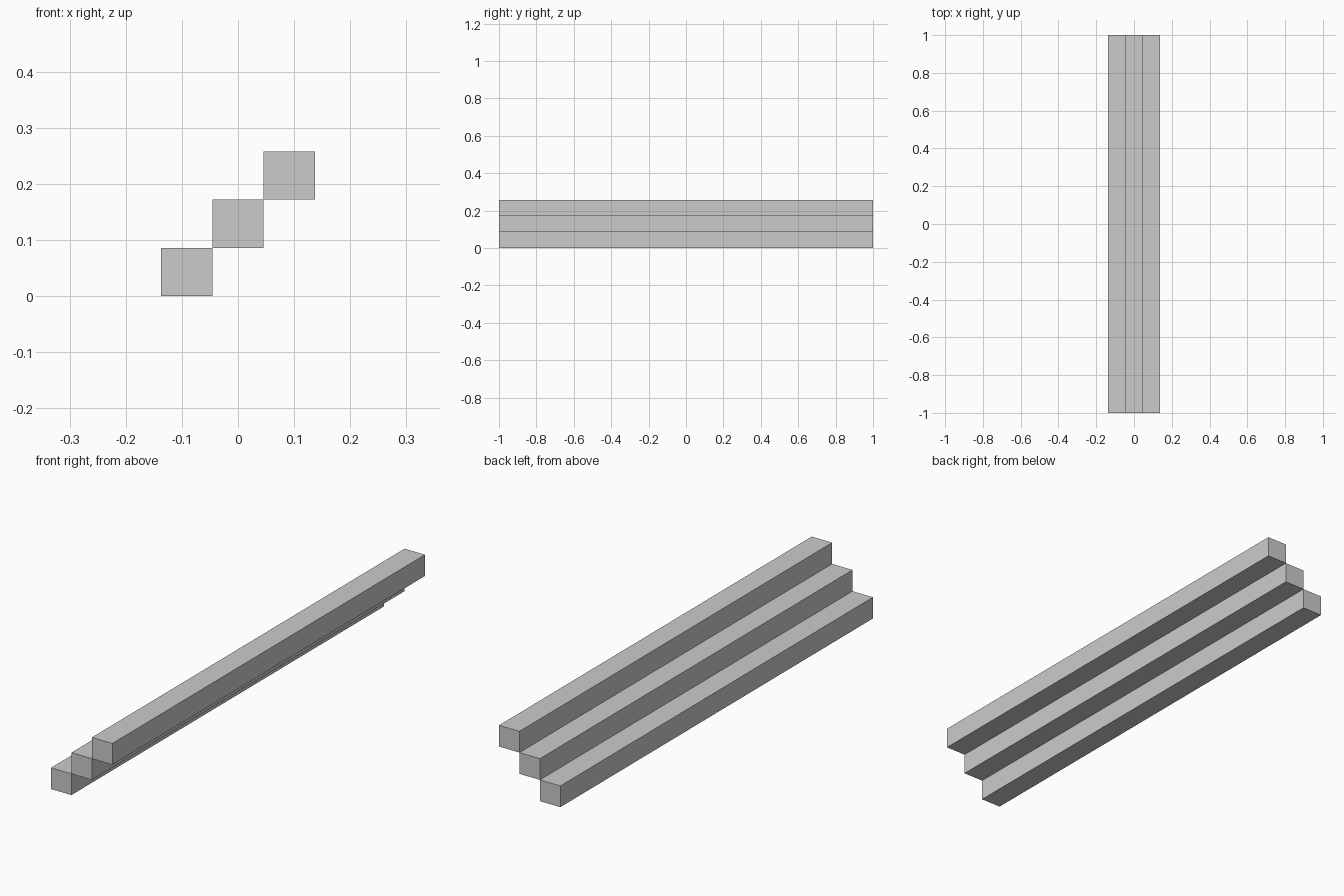
import bpy

if "Cube" in bpy.data.objects:
    bpy.data.objects.remove(bpy.data.objects["Cube"])

STEPS = 3
WIDTH = 0.0915   # x size of one step
HEIGHT = 0.086   # z size of one step
LENGTH = 2.0     # y size of one step


def add_box(name, size, center):
    bpy.ops.mesh.primitive_cube_add(size=1, location=center)
    box = bpy.context.object
    box.name = name
    box.scale = size
    bpy.ops.object.transform_apply(location=False, rotation=False, scale=True)
    return box


# Long steps rising toward +x, touching edge to edge
for i in range(STEPS):
    x = (i - (STEPS - 1) / 2) * WIDTH
    z = (i + 0.5) * HEIGHT
    add_box(f"step_{i + 1}", (WIDTH, LENGTH, HEIGHT), (x, 0, z))
